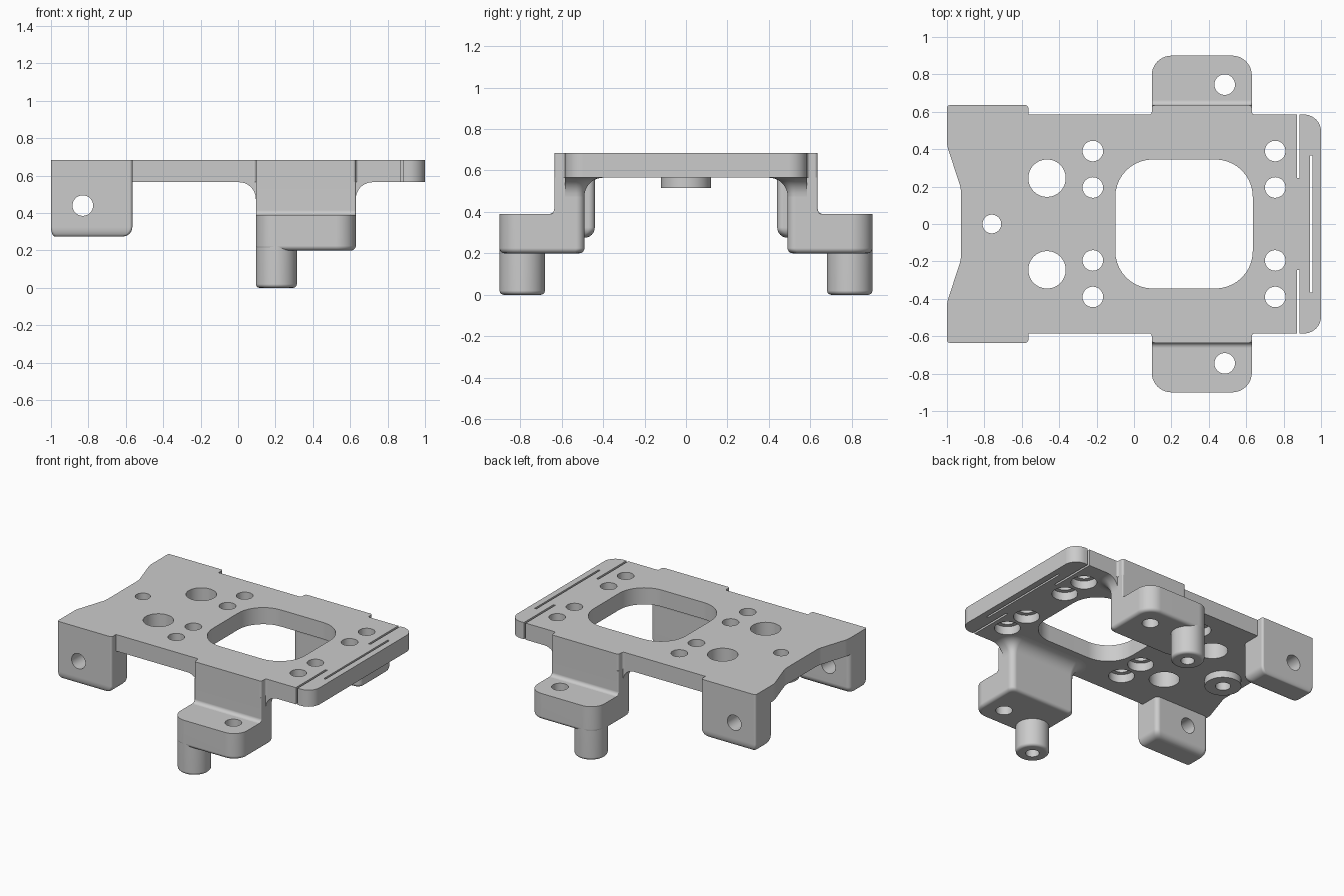
import bpy, bmesh
from math import sin, cos, tan, pi, radians
from mathutils import Vector, Matrix

if "Cube" in bpy.data.objects:
    bpy.data.objects.remove(bpy.data.objects["Cube"], do_unlink=True)

COLOUR = (0.6, 0.6, 0.6, 1)
grey = bpy.data.materials.new("light_grey")
grey.use_nodes = True
grey.diffuse_color = COLOUR
grey.node_tree.nodes["Principled BSDF"].inputs["Base Color"].default_value = COLOUR

BOTTOM, TOP = 0.565, 0.685   # plate faces


def outline(corners, steps=10):
    """Polygon from (x, y, radius) corners, each filleted to a true arc."""
    pts = []
    for i, (x, y, r) in enumerate(corners):
        p = Vector((x, y, 0))
        if r <= 0:
            pts.append(p)
            continue
        a = (Vector((*corners[i - 1][:2], 0)) - p).normalized()
        b = (Vector((*corners[(i + 1) % len(corners)][:2], 0)) - p).normalized()
        half = a.angle(b) / 2
        centre = p + (a + b).normalized() * r / sin(half)
        v0 = (p + a * r / tan(half) - centre).normalized()
        v1 = (p + b * r / tan(half) - centre).normalized()
        pts += [centre + v0.slerp(v1, k / steps) * r for k in range(steps + 1)]
    return pts


def rect(x0, x1, y0, y1, inner=0.04, outer=0.04):
    """Rounded rectangle; inner radius on the y0 side, outer on the y1 side."""
    return outline([(x0, y0, inner), (x1, y0, inner), (x1, y1, outer), (x0, y1, outer)])


def loft(bm, levels):
    """Skin a stack of (z, outline) levels and cap both ends."""
    rings = [[bm.verts.new((p.x, p.y, z)) for p in pts] for z, pts in levels]
    n = len(rings[0])
    for low, high in zip(rings, rings[1:]):
        for i in range(n):
            j = (i + 1) % n
            bm.faces.new((low[i], low[j], high[j], high[i]))
    bm.faces.new(rings[0][::-1])
    bm.faces.new(rings[-1])


def lathe(bm, profile, x, y, z=0, matrix=None, sides=48):
    """Revolve (radius, z) points that start and end on the axis."""
    m = Matrix.Translation((x, y, z)) @ (matrix or Matrix())
    rings = []
    for r, h in profile:
        if r == 0:
            rings.append([bm.verts.new(m @ Vector((0, 0, h)))] * sides)
        else:
            rings.append([bm.verts.new(m @ Vector((r * cos(2 * pi * k / sides), r * sin(2 * pi * k / sides), h)))
                          for k in range(sides)])
    for low, high in zip(rings, rings[1:]):
        for i in range(sides):
            j = (i + 1) % sides
            quad = list(dict.fromkeys((low[i], low[j], high[j], high[i])))
            bm.faces.new(quad)


def drill(bm, r, x, y, z0, z1, matrix=None, z=0):
    lathe(bm, [(0, z0), (r, z0), (r, z1), (0, z1)], x, y, z, matrix)


def to_object(name, bm):
    bmesh.ops.recalc_face_normals(bm, faces=bm.faces)
    mesh = bpy.data.meshes.new(name)
    bm.to_mesh(mesh)
    bm.free()
    obj = bpy.data.objects.new(name, mesh)
    bpy.context.collection.objects.link(obj)
    return obj


def finish(obj):
    mesh = obj.data
    mesh.materials.clear()
    mesh.materials.append(grey)
    mesh.shade_smooth()
    mesh.set_sharp_from_angle(angle=radians(30))
    obj.modifiers.new("Even shading", 'WEIGHTED_NORMAL').keep_sharp = True


def part(name, bm, holes=None, mirrored=False):
    obj = to_object(name, bm)
    if holes:
        cutter = to_object(name + "_cutter", holes)
        cutter.hide_render = True
        mod = obj.modifiers.new("Holes", 'BOOLEAN')
        mod.operation, mod.solver, mod.object = 'DIFFERENCE', 'EXACT', cutter
        graph = bpy.context.evaluated_depsgraph_get()
        graph.update()
        mesh = bpy.data.meshes.new_from_object(obj.evaluated_get(graph))
        obj.modifiers.clear()
        obj.data = mesh
        bpy.data.objects.remove(cutter, do_unlink=True)
    if mirrored:
        mesh = obj.data.copy()
        mesh.transform(Matrix.Scale(-1, 4, (0, 1, 0)))
        mesh.flip_normals()
        twin = bpy.data.objects.new("front_" + name, mesh)
        bpy.context.collection.objects.link(twin)
        finish(twin)
        obj.name = "back_" + name
    finish(obj)


# Main plate with notched end, side lugs and rounded far corners
half = [(-0.925, 0.19, 0.15), (-1, 0.42, 0.15), (-1, 0.635, 0.015), (-0.565, 0.635, 0.015),
        (-0.565, 0.585, 0), (0.095, 0.585, 0.015), (0.095, 0.635, 0.015),
        (0.63, 0.635, 0.015), (0.63, 0.585, 0.015), (1, 0.585, 0.09)]
shape = outline(half + [(x, -y, r) for x, y, r in reversed(half)])
plate = bmesh.new()
loft(plate, [(BOTTOM, shape), (TOP, shape)])

# Plate openings: window, counterbored holes, large holes, slots
cuts = bmesh.new()


def cut_prism(pts):
    loft(cuts, [(0.5, pts), (0.75, pts)])


cut_prism(rect(-0.1, 0.635, -0.345, 0.345, 0.2, 0.2))
cut_prism(rect(0.941, 0.955, -0.365, 0.365, 0, 0))
drill(cuts, 0.05, -0.76, 0, 0.5, 0.75)
for s in (-1, 1):
    y0, y1 = sorted((0.245 * s, 0.7 * s))
    cut_prism(rect(0.871, 0.886, y0, y1, 0, 0))
    drill(cuts, 0.1, -0.465, 0.245 * s, 0.5, 0.75)
    for x in (-0.22, 0.755):
        for y in (0.195, 0.39):
            lathe(cuts, [(0, 0.5), (0.085, 0.5), (0.085, 0.625), (0.055, 0.625),
                         (0.055, 0.75), (0, 0.75)], x, y * s)
part("plate", plate, cuts)

# Boss under the plate
boss, cuts = bmesh.new(), bmesh.new()
drill(boss, 0.12, -0.76, 0, 0.515, BOTTOM)
drill(cuts, 0.05, -0.76, 0, 0.45, 0.6)
part("boss", boss, cuts)

# Drilled side tabs with rounded lower edges
tab, cuts = bmesh.new(), bmesh.new()
levels = []
for k in range(7):
    a = k / 6 * pi / 2
    inset, z = 1 - sin(a), 0.275 + 0.05 * (1 - cos(a))
    levels.append((z, rect(-1 + 0.02 * inset, -0.565 - 0.05 * inset,
                           0.44 + 0.05 * inset, 0.635 - 0.02 * inset, 0.03, 0.015)))
levels.append((BOTTOM, levels[-1][1]))
loft(tab, levels)
drill(cuts, 0.055, -0.83, 0.54, -0.3, 0.3, Matrix.Rotation(pi / 2, 4, 'X'), 0.44)
part("tab", tab, cuts, mirrored=True)

# Feet with rounded lower edges and a through hole
X0, X1, Y0 = 0.095, 0.63, 0.49
foot, cuts = bmesh.new(), bmesh.new()
levels = []
for k in range(6):
    a = k / 5 * pi / 2
    i = 0.025 * (1 - sin(a))
    levels.append((0.2 + 0.025 * (1 - cos(a)),
                   rect(X0 + i, X1 - i, Y0 + i, 0.9 - i, 0.04, 0.105 - i)))
levels.append((0.39, levels[-1][1]))
loft(foot, levels)
drill(cuts, 0.055, 0.485, 0.745, 0.1, 0.5)
part("foot", foot, cuts, mirrored=True)

# Leg walls, with a small fillet onto the foot
leg = bmesh.new()
levels = []
for k in range(6):
    a = k / 5 * pi / 2
    levels.append((0.39 + 0.025 * (1 - cos(a)),
                   rect(X0, X1, Y0, 0.635 + 0.025 * (1 - sin(a)), 0.04, 0.008)))
levels.append((BOTTOM, levels[-1][1]))
loft(leg, levels)
part("leg", leg, mirrored=True)

# Flares blending each leg into the plate underside
flare = bmesh.new()
levels = []
for k in range(10):
    a = k / 9 * pi / 2
    o = 0.09 * (1 - cos(a))
    levels.append((BOTTOM - 0.09 * (1 - sin(a)),
                   rect(X0 - o, X1 + o, Y0 - o, 0.585, 0.04 + o, 0)))
loft(flare, levels)
part("leg_flare", flare, mirrored=True)

# Posts with a blind hole in the end
post = bmesh.new()
lathe(post, [(0, 0.15), (0.045, 0.15), (0.045, 0), (0.09, 0), (0.1, 0.003), (0.107, 0.01),
             (0.11, 0.02), (0.11, 0.23), (0, 0.23)], 0.205, 0.79)
part("post", post, mirrored=True)
